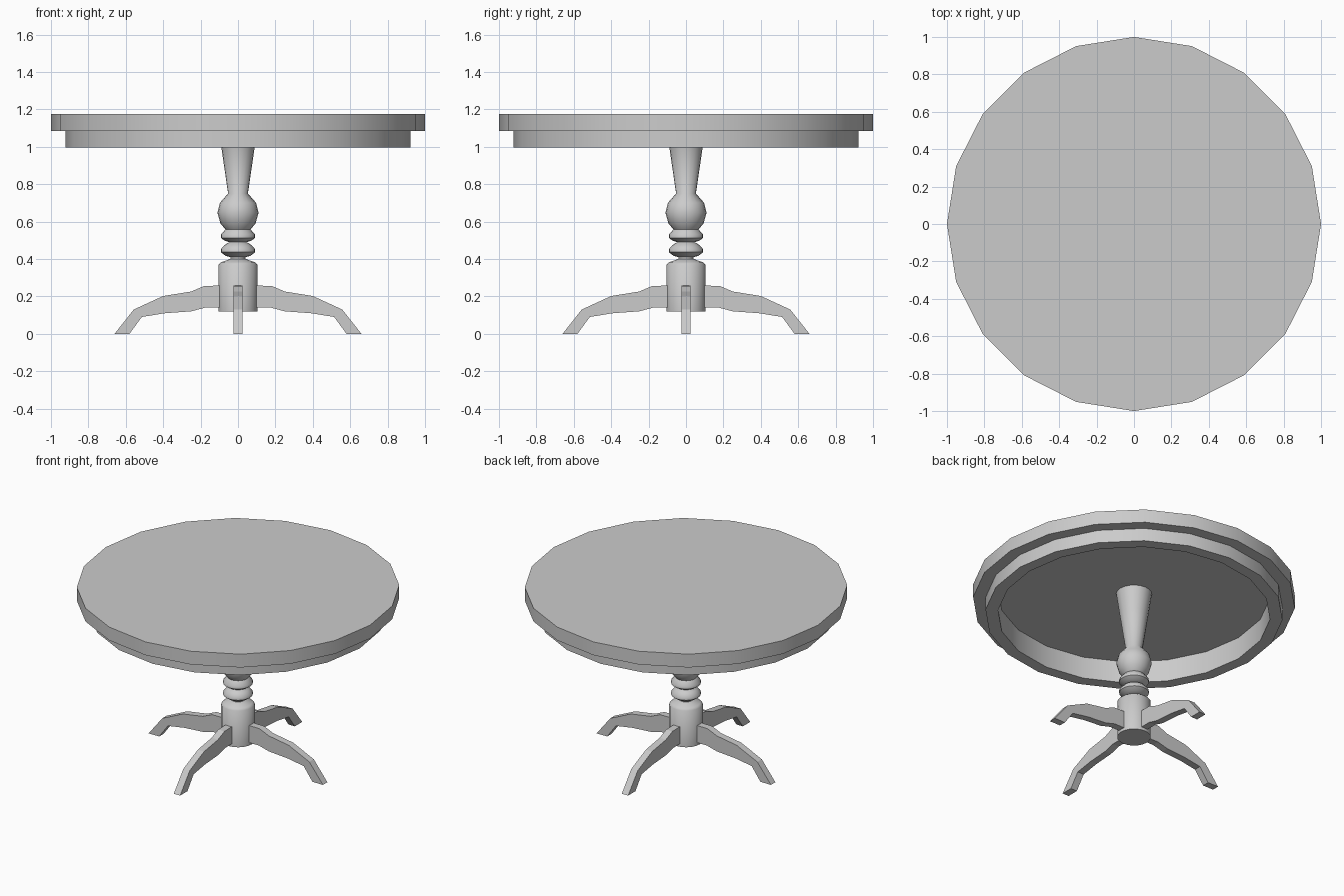
import bpy, bmesh
from math import cos, sin, pi, radians

if "Cube" in bpy.data.objects:
    bpy.data.objects.remove(bpy.data.objects["Cube"])


def make_object(name, bm, smooth=True):
    bmesh.ops.recalc_face_normals(bm, faces=bm.faces)
    mesh = bpy.data.meshes.new(name)
    bm.to_mesh(mesh)
    bm.free()
    obj = bpy.data.objects.new(name, mesh)
    bpy.context.collection.objects.link(obj)
    if smooth:
        bpy.ops.object.select_all(action='DESELECT')
        bpy.context.view_layer.objects.active = obj
        obj.select_set(True)
        bpy.ops.object.shade_smooth_by_angle(angle=radians(50))
    return obj


def lathe(name, profile, sides=20):
    """Turn (radius, z) points around z and cap both ends."""
    bm = bmesh.new()
    rings = [[bm.verts.new((r * cos(2 * pi * i / sides), r * sin(2 * pi * i / sides), z))
              for i in range(sides)] for r, z in profile]
    bm.faces.new(rings[0])
    bm.faces.new(rings[-1])
    for a, b in zip(rings, rings[1:]):
        for i in range(sides):
            j = (i + 1) % sides
            bm.faces.new((a[i], a[j], b[j], b[i]))
    return make_object(name, bm)


# Table top with stepped apron, recessed from below
lathe("table_top", [(0.845, 1.146), (0.845, 0.996), (0.923, 0.996),
                    (0.923, 1.084), (1.0, 1.084), (1.0, 1.175)])

# Turned pedestal: drum, two rings, ball and flared neck
lathe("pedestal", [
    (0.104, 0.12), (0.104, 0.37), (0.09, 0.383), (0.04, 0.4),
    (0.04, 0.41), (0.065, 0.416), (0.092, 0.436), (0.092, 0.452), (0.07, 0.476), (0.045, 0.49),
    (0.07, 0.497), (0.092, 0.513), (0.092, 0.53), (0.067, 0.558),
    (0.094, 0.59), (0.11, 0.648), (0.097, 0.7), (0.053, 0.75),
    (0.089, 0.996), (0.111, 1.146)])

# Four bracket legs cut from one side profile
leg_profile = [
    (0.07, 0.258), (0.18, 0.256), (0.25, 0.226), (0.40, 0.202), (0.557, 0.13), (0.66, 0.0),
    (0.58, 0.0), (0.514, 0.09), (0.39, 0.11), (0.25, 0.12), (0.175, 0.14), (0.07, 0.14)]
for k, side in enumerate(("right", "back", "left", "front")):
    bm = bmesh.new()
    face = bm.faces.new([bm.verts.new((x, -0.024, z)) for x, z in leg_profile])
    ext = bmesh.ops.extrude_face_region(bm, geom=[face])
    moved = [v for v in ext["geom"] if isinstance(v, bmesh.types.BMVert)]
    bmesh.ops.translate(bm, verts=moved, vec=(0, 0.048, 0))
    # Close the first side if the extrusion left it open
    bmesh.ops.holes_fill(bm, edges=[e for e in bm.edges if e.is_boundary])
    leg = make_object(side + "_leg", bm, smooth=False)
    leg.rotation_euler.z = k * pi / 2
